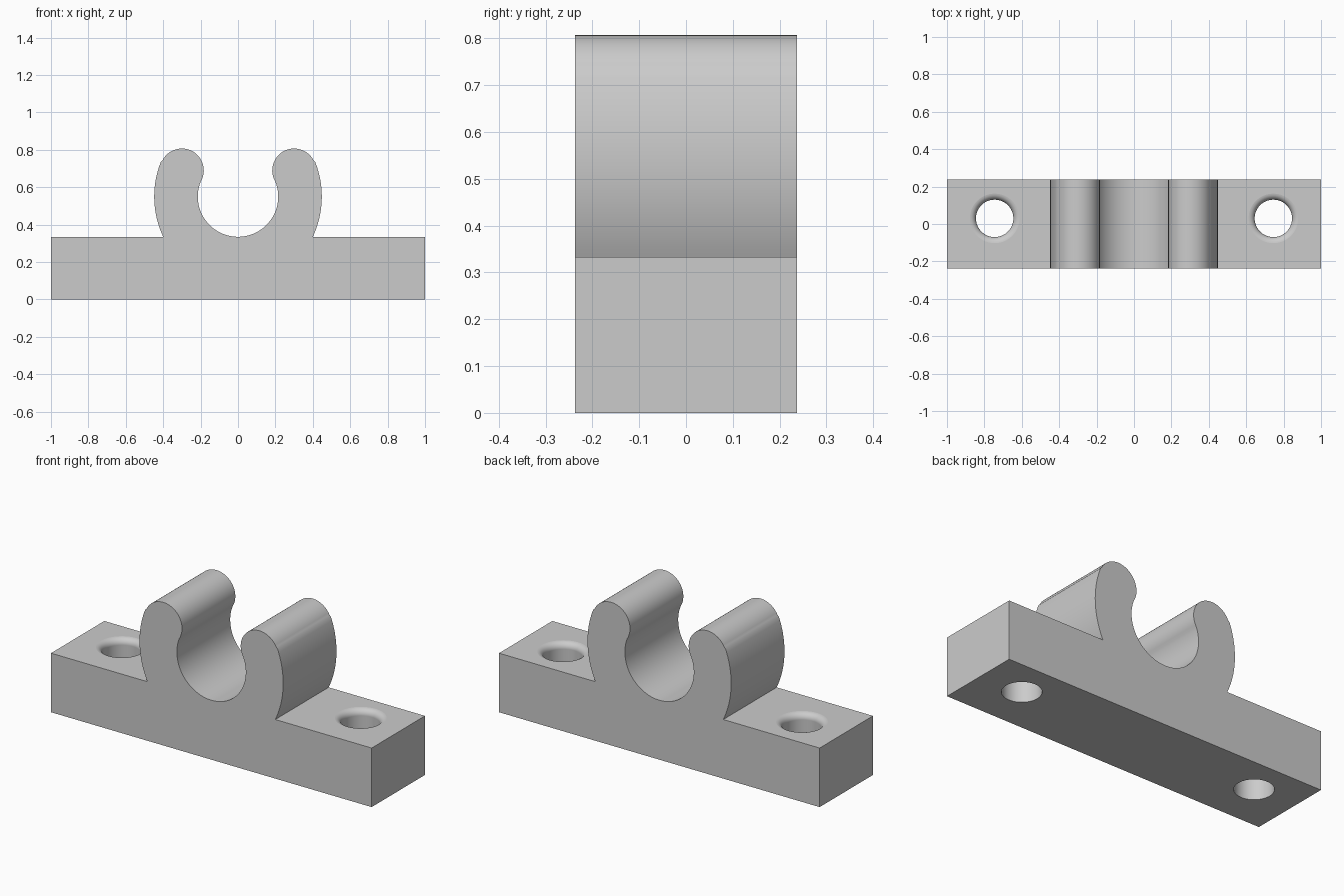
import bpy, bmesh
from math import radians, sin, cos, pi
from mathutils import Matrix, Vector

cube = bpy.data.objects.get("Cube")
if cube:
    bpy.data.objects.remove(cube, do_unlink=True)

HALF_DEPTH = 0.2375
BASE_TOP = 0.333
HOLE_R, FILLET = 0.1, 0.035

grey = bpy.data.materials.new("plain_grey")
grey.use_nodes = True
COLOUR = (0.6, 0.6, 0.6, 1)
grey.diffuse_color = COLOUR
grey.node_tree.nodes["Principled BSDF"].inputs["Base Color"].default_value = COLOUR


def arc(cx, cz, r, start, end, steps):
    """Points along an arc, angles in degrees."""
    angles = [radians(start + (end - start) * i / steps) for i in range(steps + 1)]
    return [(cx + r * cos(a), cz + r * sin(a)) for a in angles]


def make_object(name, bm):
    bmesh.ops.recalc_face_normals(bm, faces=bm.faces)
    mesh = bpy.data.meshes.new(name)
    bm.to_mesh(mesh)
    bm.free()
    mesh.materials.append(grey)
    obj = bpy.data.objects.new(name, mesh)
    bpy.context.collection.objects.link(obj)
    return obj


# Right half of the outline: base, outer arm, rounded tip, inner seat
half = [(1, 0), (1, BASE_TOP)]
half += arc(-0.057, 0.55, 0.505, -25.45, 21.4, 20)
half += arc(0.30, 0.69, 0.117, 21.4, 205, 32)[1:]
half += arc(0, 0.55, 0.215, 25, -90, 32)[1:]
outline = half + [(-x, z) for x, z in reversed(half[:-1])]

# Clip body extruded through its depth
bm = bmesh.new()
face = bm.faces.new([bm.verts.new((x, -HALF_DEPTH, z)) for x, z in outline])
new = bmesh.ops.extrude_face_region(bm, geom=[face])["geom"]
bmesh.ops.translate(bm, vec=(0, 2 * HALF_DEPTH, 0),
                    verts=[v for v in new if isinstance(v, bmesh.types.BMVert)])
body = make_object("clip_body", bm)

# Screw hole cutters with a rounded upper rim
rim = arc(HOLE_R + FILLET, BASE_TOP - FILLET, FILLET, 180, 95, 8)
profile = [(HOLE_R, -0.1)] + rim + [(HOLE_R + FILLET + 0.005, BASE_TOP + 0.001),
                                    (HOLE_R + FILLET + 0.005, BASE_TOP + 0.1)]
SIDES = 64
bm = bmesh.new()
for x in (-0.745, 0.745):
    rings = [[bm.verts.new((x + r * cos(2 * pi * i / SIDES),
                            0.03 + r * sin(2 * pi * i / SIDES), z))
              for i in range(SIDES)] for r, z in profile]
    for low, high in zip(rings, rings[1:]):
        for i in range(SIDES):
            j = (i + 1) % SIDES
            bm.faces.new((low[i], low[j], high[j], high[i]))
    bm.faces.new(rings[0][::-1])
    bm.faces.new(rings[-1])
cutter = make_object("hole_cutter", bm)
cutter.hide_render = True

# Cut the holes, then remove the cutter
bpy.context.view_layer.objects.active = body
body.select_set(True)
cut = body.modifiers.new("screw_holes", 'BOOLEAN')
cut.operation = 'DIFFERENCE'
cut.solver = 'EXACT'
cut.object = cutter
bpy.ops.object.modifier_apply(modifier=cut.name)
bpy.data.objects.remove(cutter, do_unlink=True)

# Smooth curved walls while the flat faces stay flat
bpy.ops.object.shade_smooth_by_angle(angle=radians(25))
weighted = body.modifiers.new("flat_face_normals", 'WEIGHTED_NORMAL')
weighted.keep_sharp = True
